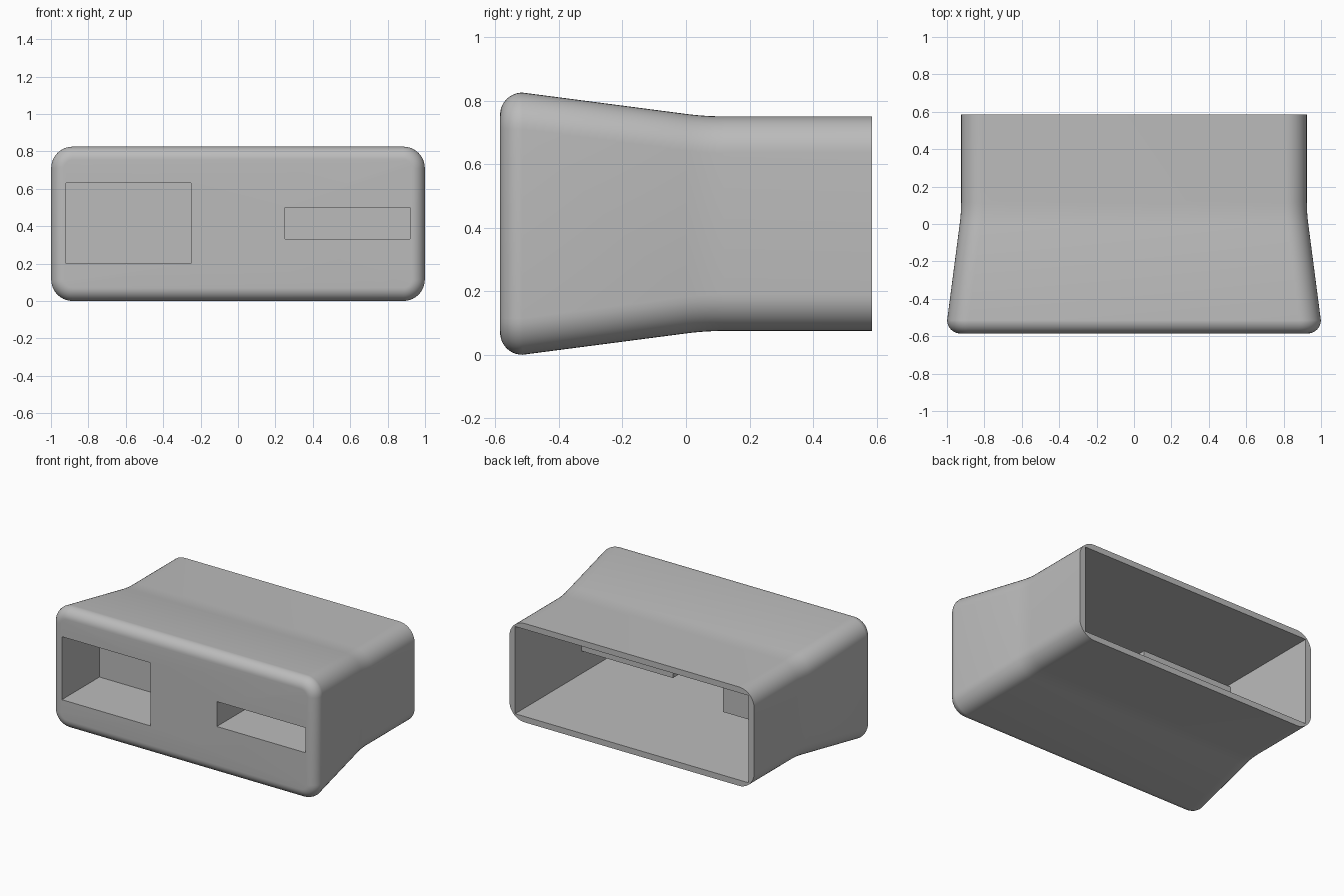
import bpy, bmesh
from math import sin, cos, pi

if "Cube" in bpy.data.objects:
    bpy.data.objects.remove(bpy.data.objects["Cube"], do_unlink=True)

ZC = 0.4125                        # height of the centre line
HW, HH, R = 0.924, 0.3375, 0.115   # rear half width, half height, corner radius
FLARE = 0.075                      # extra size at the front
BACK, FRONT = 0.585, -0.585

grey = bpy.data.materials.new("plain_grey")
grey.use_nodes = True
grey.diffuse_color = (0.5, 0.5, 0.5, 1)
grey.node_tree.nodes["Principled BSDF"].inputs["Base Color"].default_value = (0.5, 0.5, 0.5, 1)


def finish(name, bm):
    bmesh.ops.recalc_face_normals(bm, faces=bm.faces)
    mesh = bpy.data.meshes.new(name)
    bm.to_mesh(mesh)
    bm.free()
    mesh.materials.append(grey)
    obj = bpy.data.objects.new(name, mesh)
    bpy.context.collection.objects.link(obj)
    return obj


def ring(bm, y, grow, radius, steps=10):
    """Rounded rectangle across the depth axis."""
    verts = []
    for q, (sx, sz) in enumerate([(1, 1), (-1, 1), (-1, -1), (1, -1)]):
        for i in range(steps + 1):
            a = (q + i / steps) * pi / 2
            verts.append(bm.verts.new((sx * (HW + grow - radius) + radius * cos(a), y,
                                       ZC + sz * (HH + grow - radius) + radius * sin(a))))
    return verts


def box(name, x0, x1, y0, y1, z0, z1):
    bm = bmesh.new()
    bmesh.ops.create_cube(bm, size=1)
    for v in bm.verts:
        v.co = (x1 if v.co.x > 0 else x0, y1 if v.co.y > 0 else y0, z1 if v.co.z > 0 else z0)
    return finish(name, bm)


def cut(target, cutter):
    mod = target.modifiers.new("cut", 'BOOLEAN')
    mod.operation, mod.solver, mod.object = 'DIFFERENCE', 'EXACT', cutter
    bpy.context.view_layer.objects.active = target
    bpy.ops.object.modifier_apply(modifier=mod.name)
    bpy.data.objects.remove(cutter, do_unlink=True)


# Flared outer body with a rounded front edge
bend0, bend1, edge = 0.0, 0.12, 0.07
sections = [(BACK, 0, R)]
slope = FLARE / ((bend0 + bend1) / 2 - (FRONT + edge))
for i in range(7):                                     # soft bend into the flare
    t = i / 6
    sections.append((bend1 + (bend0 - bend1) * t, slope * (bend1 - bend0) * t * t / 2, R))
for i in range(11):                                    # rounded front edge
    a = i / 10 * pi / 2
    inset = edge * (1 - cos(a))
    sections.append((FRONT + edge - edge * sin(a), FLARE - inset, R - inset))

bm = bmesh.new()
rings = [ring(bm, *s) for s in sections]
for a, b in zip(rings, rings[1:]):
    for i in range(len(a)):
        j = (i + 1) % len(a)
        bm.faces.new((a[i], a[j], b[j], b[i]))
bm.faces.new(rings[0])
bm.faces.new(rings[-1])
body = finish("connector_housing", bm)

# Hollow interior, open at the back, keeping the walls around both sockets
PORT_END, WALL_END = -0.18, -0.13
cavity = box("cavity_cutter", -0.88, 0.88, -0.53, 0.7, 0.115, 0.71)
cut(cavity, box("large_socket_wall", -0.97, -0.19, -0.7, WALL_END, 0.14, 0.69))
cut(cavity, box("small_socket_wall", 0.19, 0.97, -0.7, WALL_END, 0.27, 0.56))
cut(body, cavity)

# Two rectangular sockets in the front
cut(body, box("large_socket_cutter", -0.92, -0.25, -0.7, PORT_END, 0.2, 0.63))
cut(body, box("small_socket_cutter", 0.25, 0.92, -0.7, PORT_END, 0.33, 0.5))

# Smooth rounded surfaces, sharp openings
bpy.ops.object.select_all(action='DESELECT')
body.select_set(True)
bpy.context.view_layer.objects.active = body
bpy.ops.object.shade_smooth_by_angle(angle=0.5)
